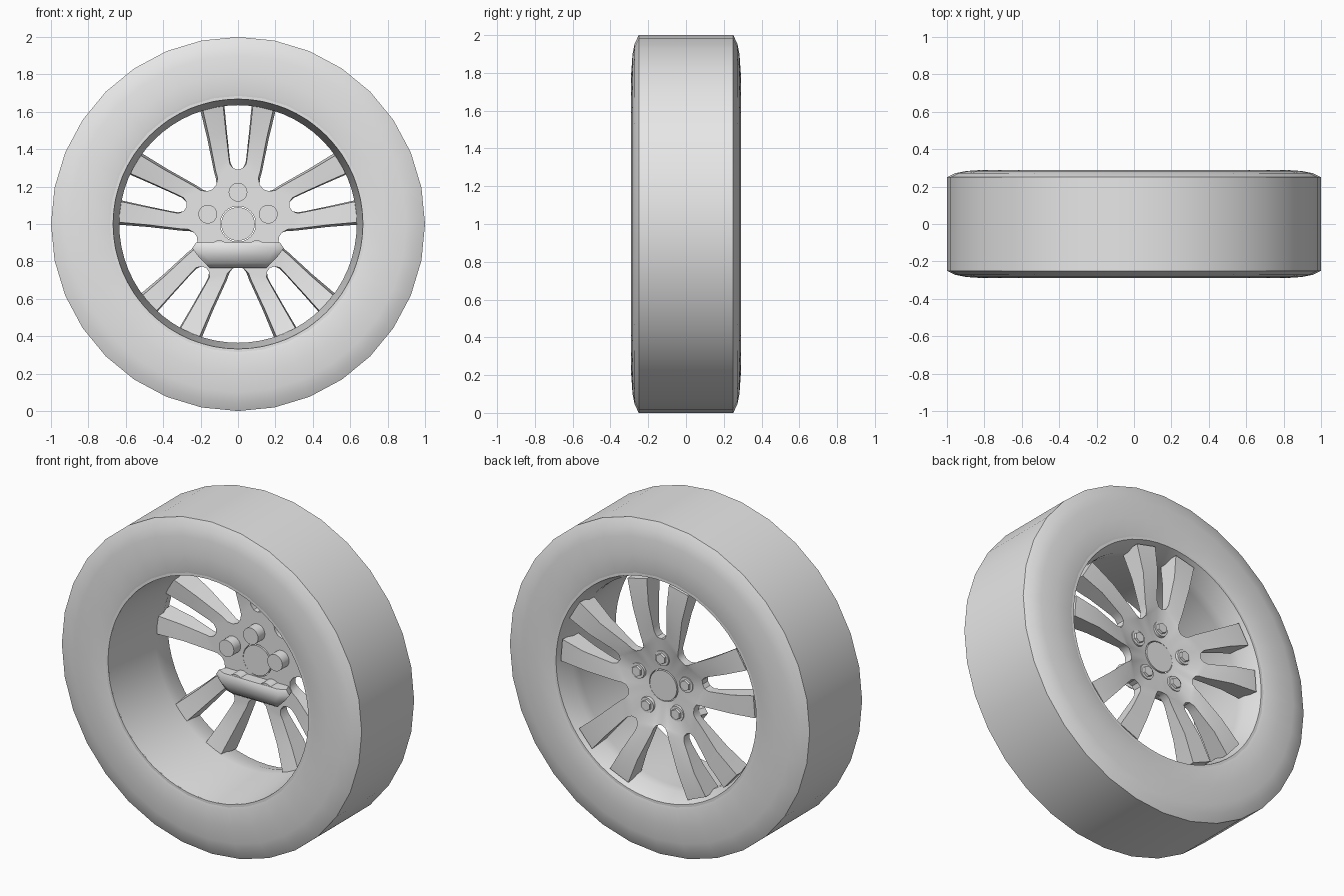
import bpy, bmesh, math
from mathutils import Vector, Matrix

cube = bpy.data.objects.get("Cube")
if cube:
    bpy.data.objects.remove(cube)

grey = bpy.data.materials.new("plain_grey")
grey.use_nodes = True
COLOUR = (0.8, 0.8, 0.8, 1)
grey.diffuse_color = COLOUR
grey.node_tree.nodes["Principled BSDF"].inputs["Base Color"].default_value = COLOUR
CENTRE = Vector((0, 0, 1))


def finish(bm, name, angle=40):
    bmesh.ops.remove_doubles(bm, verts=bm.verts, dist=0.0005)
    bmesh.ops.recalc_face_normals(bm, faces=bm.faces)
    bmesh.ops.translate(bm, verts=bm.verts, vec=CENTRE)
    mesh = bpy.data.meshes.new(name)
    bm.to_mesh(mesh)
    bm.free()
    ob = bpy.data.objects.new(name, mesh)
    bpy.context.collection.objects.link(ob)
    mesh.materials.append(grey)
    bpy.ops.object.select_all(action='DESELECT')
    ob.select_set(True)
    bpy.context.view_layer.objects.active = ob
    bpy.ops.object.shade_smooth_by_angle(angle=math.radians(angle))
    return ob


def revolve(name, profile, steps, angle=40):
    """Spin a closed (radius, y) outline around the axle."""
    bm = bmesh.new()
    pts = [bm.verts.new((0, y, r)) for r, y in profile]
    edges = [bm.edges.new((pts[i - 1], pts[i])) for i in range(len(pts))]
    bmesh.ops.spin(bm, geom=pts + edges, cent=(0, 0, 0), axis=(0, 1, 0),
                   angle=math.tau, steps=steps, use_merge=True)
    return finish(bm, name, angle)


def cylinder(name, radius, y0, y1, x=0, z=0, sides=24, tip=1.0):
    bm = bmesh.new()
    turn = Matrix.Translation((x, (y0 + y1) / 2, z)) @ Matrix.Rotation(-math.pi / 2, 4, 'X')
    bmesh.ops.create_cone(bm, cap_ends=True, segments=sides, radius1=radius,
                          radius2=radius * tip, depth=y1 - y0, matrix=turn)
    return finish(bm, name, 30)


# Tyre and rim barrel
side = [(1.0, 0.25), (0.955, 0.272), (0.9, 0.283), (0.8, 0.29), (0.7, 0.288), (0.67, 0.28)]
revolve("tyre", side + [(r, -y) for r, y in reversed(side)], 32)
revolve("rim_barrel", [(0.685, -0.284), (0.668, -0.284), (0.635, 0.12), (0.635, 0.18),
                       (0.668, 0.284), (0.685, 0.284)], 64, 25)

# Hub and five spoke pairs: each row runs from the slot edge to the gap edge
COLS = 4
rows = [  # slot edge x, z; gap edge x, z; rear y; front y
    (0.0, 0.29, 0.135, 0.186, 0.235, 0.185),
    (0.025, 0.298, 0.116, 0.210, 0.24, 0.185),
    (0.04, 0.325, 0.1165, 0.237, 0.245, 0.185),
    (0.045, 0.36, 0.128, 0.278, 0.25, 0.185),
    (0.06, 0.5, 0.163, 0.45, 0.273, 0.165),
    (0.074, 0.645, 0.203, 0.615, 0.268, 0.13),
]
CAP = 0.095


def surface(front):
    """Points of half a sector on the rear or front side."""
    y_first = 0.185 if front else 0.212
    grid = [[Vector((CAP * math.sin(a), y_first, CAP * math.cos(a)))
             for a in (math.radians(36 * c / COLS) for c in range(COLS + 1))]]
    for i, (x0, z0, x1, z1, rear_y, front_y) in enumerate(rows):
        a, b = Vector((x0, 0, z0)), Vector((x1, 0, z1))
        inset = 0.1 if front and i > 1 else 0
        line = [a.lerp(b, inset / 2 + (1 - 1.5 * inset) * c / COLS) for c in range(COLS + 1)]
        grid.append([p + Vector((0, front_y if front else rear_y, 0)) for p in line])
    return grid


bm = bmesh.new()
grids = [surface(False), surface(True)]
for k in range(5):
    for mirror in (1, -1):
        spin = Matrix.Rotation(math.tau * k / 5, 3, 'Y') @ Matrix.Diagonal((mirror, 1, 1))
        rear, front = [[[bm.verts.new(spin @ p) for p in row] for row in g] for g in grids]
        for g in (rear, front):
            for lo, hi in zip(g, g[1:]):
                for c in range(COLS):
                    bm.faces.new((lo[c], lo[c + 1], hi[c + 1], hi[c]))
        for i in range(1, len(rear) - 1):
            for c in (0, COLS):
                bm.faces.new((rear[i][c], rear[i + 1][c], front[i + 1][c], front[i][c]))
        for c in range(COLS):
            bm.faces.new((rear[-1][c], rear[-1][c + 1], front[-1][c + 1], front[-1][c]))
            bm.faces.new((rear[0][c], rear[0][c + 1], front[0][c + 1], front[0][c]))
finish(bm, "hub_and_spokes", 35)

cylinder("hub_cap", 0.09, 0.18, 0.216, sides=40)

# Wheel bolts: round pegs on the inside, collar and hex head on the outside
for k in range(5):
    a = math.tau * k / 5
    x, z = 0.17 * math.sin(a), 0.17 * math.cos(a)
    cylinder(f"bolt_peg_{k + 1}", 0.05, 0.12, 0.2, x, z)
    cylinder(f"bolt_collar_{k + 1}", 0.05, 0.2, 0.232, x, z, tip=0.9)
    cylinder(f"bolt_head_{k + 1}", 0.036, 0.22, 0.245, x, z, sides=6, tip=0.85)

# Rounded hub bracket on the lower inside
bm = bmesh.new()
sections = [(-0.1, 0.118, 0.225), (-0.13, 0.108, 0.245), (-0.17, 0.11, 0.215),
            (-0.21, 0.13, 0.175), (-0.235, 0.165, 0.15)]
loops = [[bm.verts.new((x, y, z)) for x, y in
          ((-w, max(y, 0.14)), (-0.8 * w, y), (0.8 * w, y), (w, max(y, 0.14)),
           (0.9 * w, 0.2), (-0.9 * w, 0.2))] for z, y, w in sections]
for lo, hi in zip(loops, loops[1:]):
    for i in range(6):
        bm.faces.new((lo[i - 1], lo[i], hi[i], hi[i - 1]))
bm.faces.new(loops[0])
bm.faces.new(loops[-1])
finish(bm, "hub_bracket", 50)
